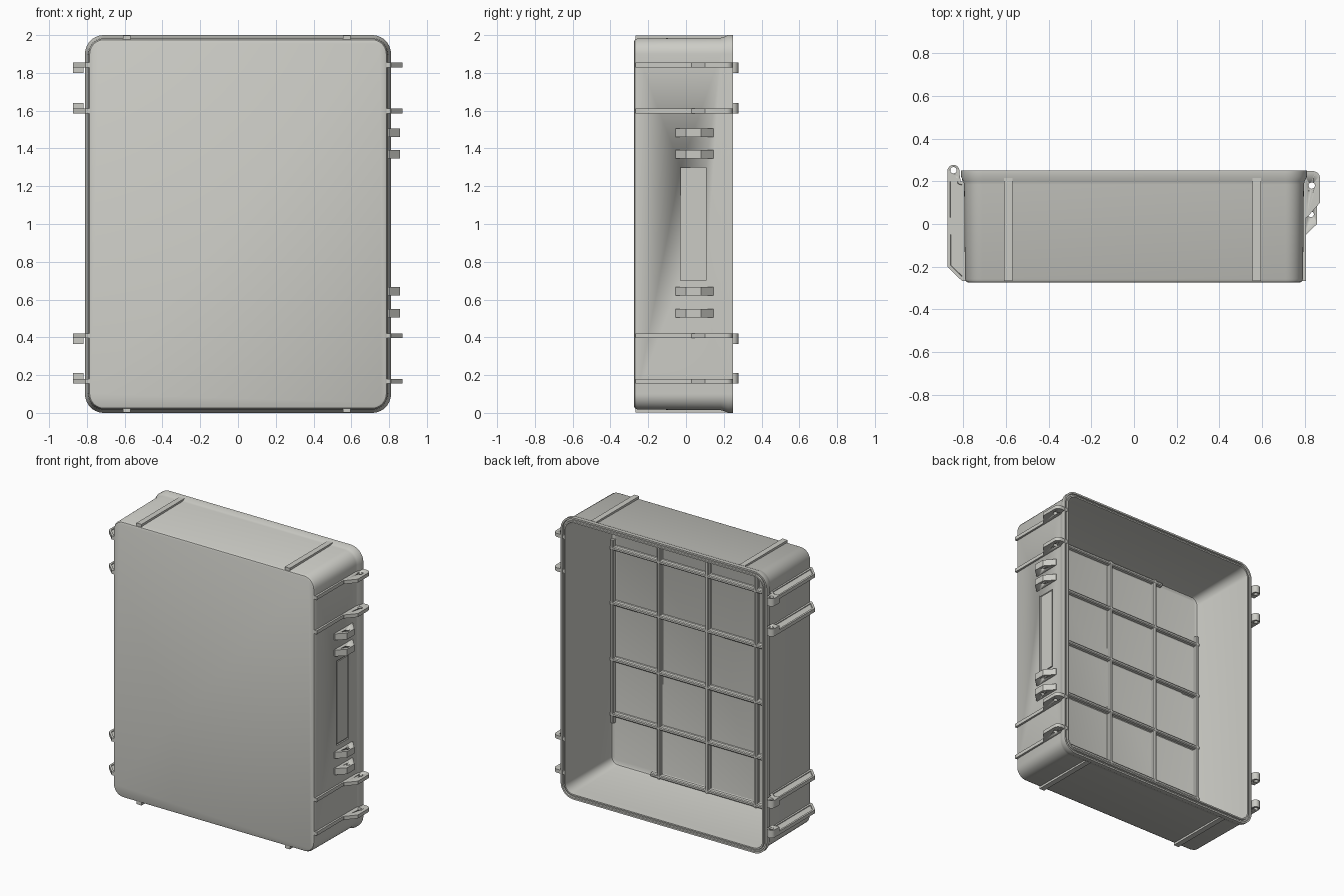
import bpy, bmesh, math
from mathutils import Vector

if "Cube" in bpy.data.objects:
    bpy.data.objects.remove(bpy.data.objects["Cube"])

grey = bpy.data.materials.new("warm_grey_plastic")
grey.diffuse_color = (0.60, 0.60, 0.56, 1)
grey.use_nodes = True
grey.node_tree.nodes["Principled BSDF"].inputs["Base Color"].default_value = grey.diffuse_color
FLOOR = -0.255          # inner floor, the opening faces +y


def finish(name, bm, angle=35):
    bmesh.ops.recalc_face_normals(bm, faces=bm.faces)
    me = bpy.data.meshes.new(name)
    bm.to_mesh(me)
    bm.free()
    me.materials.append(grey)
    ob = bpy.data.objects.new(name, me)
    bpy.context.collection.objects.link(ob)
    bpy.ops.object.select_all(action='DESELECT')
    ob.select_set(True)
    bpy.context.view_layer.objects.active = ob
    bpy.ops.object.shade_smooth_by_angle(angle=math.radians(angle))
    return ob


def prism_z(bm, pts, z0, z1):
    """Extrude an x-y outline from z0 to z1; returns the two caps."""
    lo = [bm.verts.new((x, y, z0)) for x, y in pts]
    hi = [bm.verts.new((x, y, z1)) for x, y in pts]
    n = len(pts)
    for i in range(n):
        j = (i + 1) % n
        bm.faces.new((lo[i], lo[j], hi[j], hi[i]))
    return [bm.faces.new(lo[::-1]), bm.faces.new(hi)]


def box(bm, x0, x1, y0, y1, z0, z1):
    prism_z(bm, [(x0, y0), (x1, y0), (x1, y1), (x0, y1)], z0, z1)


def arc(cx, cy, r, a0, a1, n):
    return [(cx + r * math.cos(math.radians(a0 + (a1 - a0) * i / n)),
             cy + r * math.sin(math.radians(a0 + (a1 - a0) * i / n))) for i in range(n + 1)]


def cut(ob, cutter):
    m = ob.modifiers.new("cut", 'BOOLEAN')
    m.operation = 'DIFFERENCE'
    m.object = cutter
    cutter.hide_render = True
    cutter.hide_set(True)


def hole_pin(name, x, y, r):
    bm = bmesh.new()
    prism_z(bm, arc(x, y, r, 0, 345, 23), -0.1, 2.1)
    return finish(name, bm)


# Shell: rounded-rectangle rings from the front face, over the rim, to the inner floor
def ring(bm, inset, y):
    r = max(0.1 - inset, 0.03)
    hx, hz = 0.81 - inset - r, 1.0 - inset - r
    out = []
    for k, (sx, sz) in enumerate([(1, 1), (-1, 1), (-1, -1), (1, -1)]):
        out += arc(sx * hx, 1 + sz * hz, r, 90 * k, 90 * k + 90, 10)
    return [bm.verts.new((x, y, z)) for x, z in out]


section = [(0.034, -0.275), (0.025, -0.271), (0.018, -0.258), (0.014, 0.185), (0.010, 0.20),
           (0.0, 0.222), (0.0, 0.25), (0.012, 0.25), (0.014, 0.24), (0.024, 0.24),
           (0.026, 0.25), (0.036, 0.25), (0.040, 0.20), (0.050, -0.235), (0.055, -0.249),
           (0.068, FLOOR)]
bm = bmesh.new()
rings = [ring(bm, i, y) for i, y in section]
for a, b in zip(rings, rings[1:]):
    for i in range(len(a)):
        j = (i + 1) % len(a)
        bm.faces.new((a[i], a[j], b[j], b[i]))
bm.faces.new(rings[0])
bm.faces.new(rings[-1])
shell = finish("case_shell", bm)

# Shallow label recess on the right wall
bm = bmesh.new()
box(bm, 0.785, 0.9, -0.028, 0.105, 0.70, 1.30)
cut(shell, finish("recess_cutter", bm))
bm = bmesh.new()
box(bm, 0.78, 0.792, -0.018, 0.095, 0.71, 1.29)
finish("recess_panel", bm)


# Floor ribs: tapered bars in a 4 x 5 grid, border bars skip the corner cells
def rib(bm, p, q):
    p, q = Vector((p[0], 0, p[1])), Vector((q[0], 0, q[1]))
    side = (q - p).normalized().cross(Vector((0, 1, 0)))
    prof = [(-0.024, -0.003), (-0.015, 0.004), (-0.012, 0.02), (-0.006, 0.025),
            (0.006, 0.025), (0.012, 0.02), (0.015, 0.004), (0.024, -0.003)]
    ends = [[bm.verts.new(c + side * s + Vector((0, FLOOR + h, 0))) for s, h in prof] for c in (p, q)]
    n = len(prof)
    for i in range(n):
        j = (i + 1) % n
        bm.faces.new((ends[0][i], ends[0][j], ends[1][j], ends[1][i]))
    bm.faces.new(ends[0])
    bm.faces.new(ends[1])


bm = bmesh.new()
for x in (-0.38, 0, 0.38):
    rib(bm, (x, 0.05), (x, 1.95))
for z in (0.41, 0.80, 1.20, 1.59):
    rib(bm, (-0.76, z), (0.76, z))
for s in (-1, 1):
    rib(bm, (s * 0.745, 0.35), (s * 0.745, 1.65))
    rib(bm, (-0.44, 1 + s * 0.935), (0.44, 1 + s * 0.935))
finish("floor_ribs", bm)

# Raised strips across the top, bottom and both sides
bm = bmesh.new()
for x in (-0.59, 0.575):
    for s in (-1, 1):
        for x0, x1, h in ((x - 0.02, x + 0.02, 0.998),):
            z0, z1 = sorted((1 + s * 0.965, 1 + s * h))
            box(bm, x0, x1, -0.268, 0.215, z0, z1)
levels = [(1.842, -1), (1.598, 1), (0.408, -1), (0.168, 1)]   # height, side the barrel grows to
for z, _ in levels:
    for s in (-1, 1):
        x0, x1 = sorted((s * 0.775, s * 0.807))
        box(bm, x0, x1, -0.268, 0.22, z - 0.0125, z + 0.0125)
finish("wall_strips", bm)

# Hinge arms on the left: pocketed plates with a barrel at the back end
bm = bmesh.new()
caps = []
plate = [(-0.785, -0.268), (-0.805, -0.268), (-0.874, -0.20), (-0.874, 0.235), (-0.818, 0.235),
         (-0.812, 0.20), (-0.785, 0.19)]
for z, _ in levels:
    caps += prism_z(bm, plate, z - 0.0125, z + 0.0125)
bmesh.ops.recalc_face_normals(bm, faces=bm.faces)
bmesh.ops.inset_individual(bm, faces=caps, thickness=0.016, depth=0)
bmesh.ops.inset_individual(bm, faces=caps, thickness=0.002, depth=-0.006)
arms = finish("hinge_arms", bm)

bm = bmesh.new()
for z, d in levels:
    z0, z1 = sorted((z - d * 0.0125, z + d * 0.042))
    prism_z(bm, arc(-0.846, 0.249, 0.028, 0, 180, 12) + [(-0.874, 0.20), (-0.818, 0.20)], z0, z1)
barrels = finish("hinge_barrels", bm)
pin = hole_pin("hinge_hole_cutter", -0.846, 0.252, 0.015)
cut(barrels, pin)
cut(arms, pin)

# Latch lugs on the right
bm = bmesh.new()
outline = [(0.785, 0.03), (0.81, 0.03), (0.872, 0.10)] + arc(0.837, 0.213, 0.035, 0, 90, 8) + [(0.785, 0.248)]
for z, _ in levels:
    prism_z(bm, outline, z - 0.0125, z + 0.0125)
cut(finish("latch_lugs", bm), hole_pin("latch_hole_cutter", 0.833, 0.18, 0.015))

# Handle mounts on the right
bm = bmesh.new()
outline = [(0.785, -0.055), (0.80, -0.055), (0.858, 0.0), (0.858, 0.08), (0.80, 0.145), (0.785, 0.145)]
for z in (1.483, 1.368, 0.643, 0.527):
    prism_z(bm, outline, z - 0.0225, z + 0.0225)
cut(finish("handle_mounts", bm), hole_pin("handle_hole_cutter", 0.83, 0.045, 0.013))
